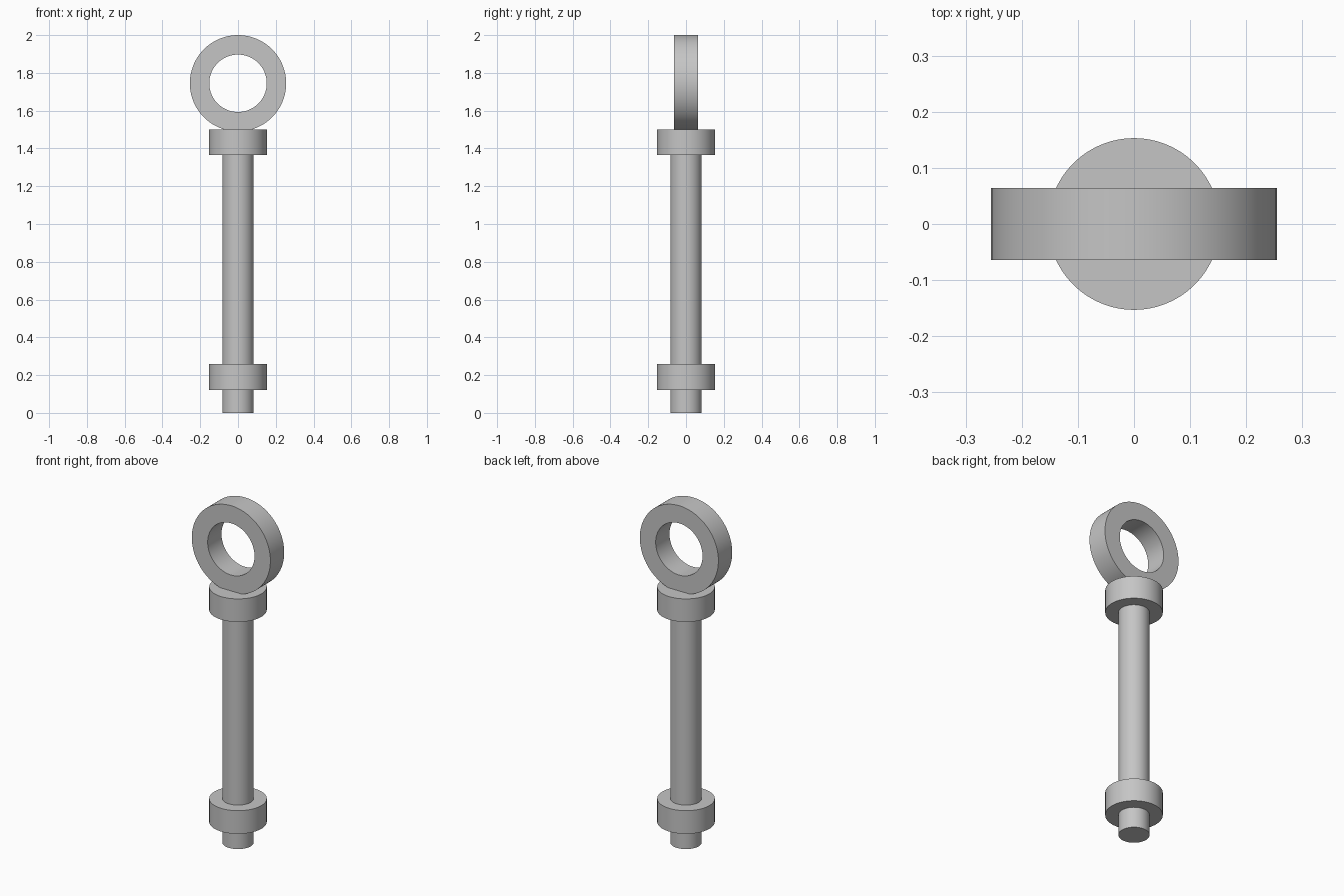
import bpy, bmesh, math
from mathutils import Matrix

cube = bpy.data.objects.get("Cube")
if cube:
    bpy.data.objects.remove(cube, do_unlink=True)

SIDES = 96
steel = bpy.data.materials.new("grey steel")
steel.use_nodes = True
GREY = (0.56, 0.56, 0.56, 1)
steel.diffuse_color = GREY
steel.node_tree.nodes["Principled BSDF"].inputs["Base Color"].default_value = GREY


def lathe(name, profile, closed=False, matrix=Matrix()):
    """Spin a (radius, height) profile around z."""
    bm = bmesh.new()
    verts = [bm.verts.new((r, 0, h)) for r, h in profile]
    edges = [bm.edges.new(pair) for pair in zip(verts, verts[1:])]
    if closed:
        edges.append(bm.edges.new((verts[-1], verts[0])))
    bmesh.ops.spin(bm, geom=verts + edges, cent=(0, 0, 0), axis=(0, 0, 1),
                   angle=math.tau, steps=SIDES)
    bmesh.ops.remove_doubles(bm, verts=bm.verts, dist=0.0001)
    bmesh.ops.recalc_face_normals(bm, faces=bm.faces)
    bm.transform(matrix)
    mesh = bpy.data.meshes.new(name)
    bm.to_mesh(mesh)
    bm.free()
    mesh.materials.append(steel)
    obj = bpy.data.objects.new(name, mesh)
    bpy.context.collection.objects.link(obj)
    bpy.ops.object.select_all(action="DESELECT")
    obj.select_set(True)
    bpy.context.view_layer.objects.active = obj
    bpy.ops.object.shade_smooth_by_angle(angle=math.radians(30))
    return obj


def cylinder(name, radius, low, high):
    return lathe(name, [(0, low), (radius, low), (radius, high), (0, high)])


# Straight shaft with a collar near each end
cylinder("shaft", 0.083, 0, 1.43)
cylinder("lower_collar", 0.153, 0.122, 0.258)
cylinder("upper_collar", 0.153, 1.365, 1.5)

# Flat-sided eye ring standing on the upper collar, hole along y
outer, inner, half = 0.255, 0.152, 0.064
upright = Matrix.Translation((0, 0, 2 - outer)) @ Matrix.Rotation(math.pi / 2, 4, "X")
lathe("eye_ring", [(inner, -half), (outer, -half), (outer, half), (inner, half)],
      closed=True, matrix=upright)
